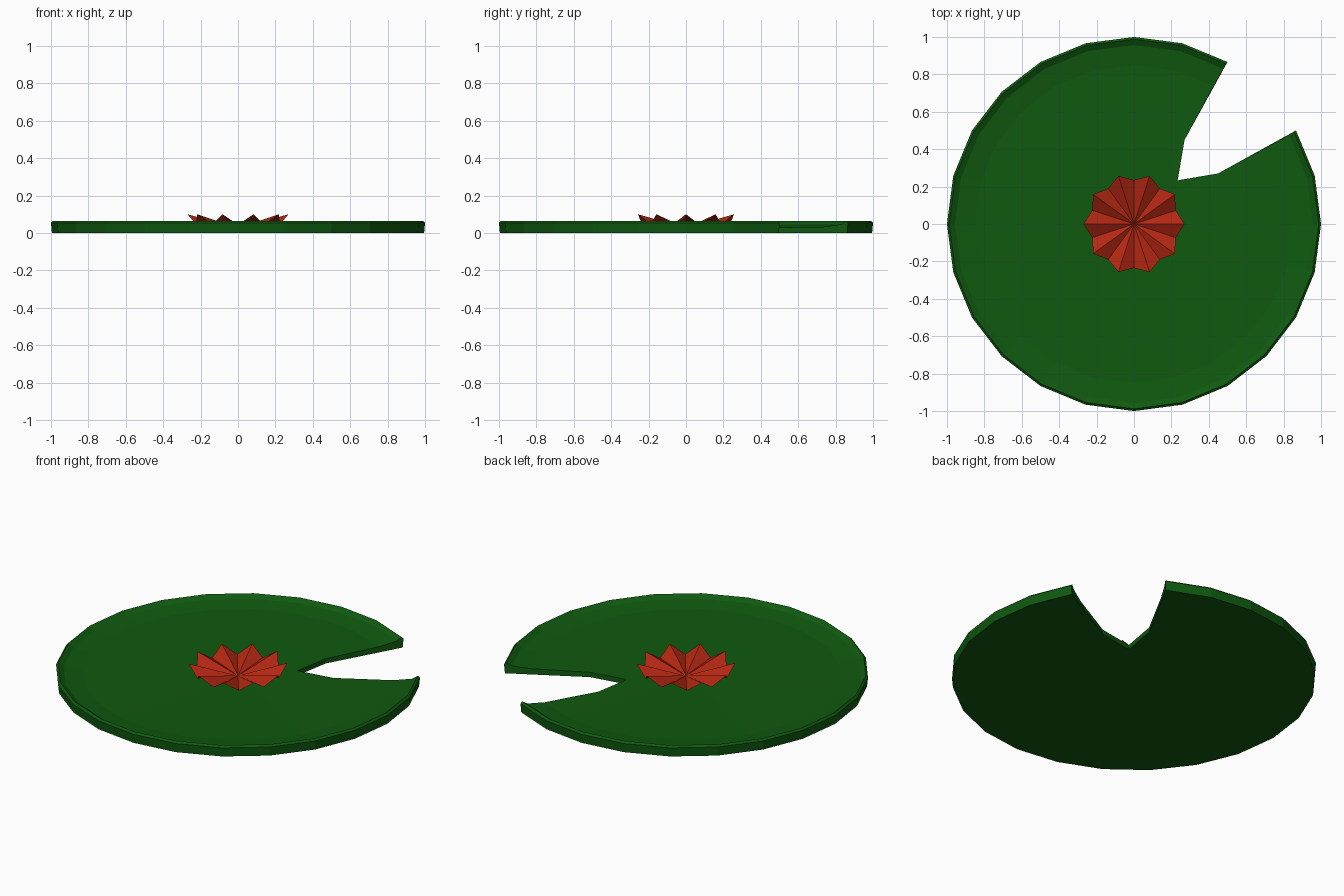
import bpy
import bmesh
from math import radians, cos, sin

if "Cube" in bpy.data.objects:
    bpy.data.objects.remove(bpy.data.objects["Cube"])


def material(name, color):
    m = bpy.data.materials.new(name)
    m.diffuse_color = (*color, 1)
    m.use_nodes = True
    m.node_tree.nodes["Principled BSDF"].inputs["Base Color"].default_value = m.diffuse_color
    return m


def polar(r, deg, z):
    return (r * cos(radians(deg)), r * sin(radians(deg)), z)


def finish(bm, name, mat, solid):
    if solid:
        bmesh.ops.recalc_face_normals(bm, faces=bm.faces[:])
    me = bpy.data.meshes.new(name)
    bm.to_mesh(me)
    bm.free()
    me.materials.append(mat)
    ob = bpy.data.objects.new(name, me)
    bpy.context.collection.objects.link(ob)
    return ob


green = material("leaf green", (0.005, 0.1, 0.005))
red = material("flower red", (0.45, 0.02, 0.006))

# Lily pad: shallow dish swept from 60 to 390 degrees, leaving a notch
bm = bmesh.new()
profile = [(0.995, 0.0), (1.0, 0.054), (0.988, 0.065), (0.957, 0.046), (0.85, 0.033)]
columns = [[bm.verts.new(polar(r, a, z)) for r, z in profile]
           for a in range(60, 391, 15)]
for c, d in zip(columns, columns[1:]):
    for i in range(len(profile) - 1):
        bm.faces.new((c[i], d[i], d[i + 1], c[i + 1]))

# Notch outline, from the 30 degree side to the 60 degree side
notch = [(0.525, 31), (0.33, 45), (0.525, 59)]
top = [bm.verts.new(polar(r, a, 0.029)) for r, a in notch]
low = [bm.verts.new(polar(r, a, 0.0)) for r, a in notch]
bm.faces.new(columns[-1] + [top[0], low[0]])
bm.faces.new(columns[0] + [top[2], low[2]])
for i in range(2):
    bm.faces.new((top[i], top[i + 1], low[i + 1], low[i]))

# Floor and underside as fans round the centre
for ring, z in (([c[-1] for c in columns] + top, 0.024),
                ([c[0] for c in columns] + low, 0.0)):
    hub = bm.verts.new((0, 0, z))
    for i, v in enumerate(ring):
        bm.faces.new((hub, v, ring[(i + 1) % len(ring)]))
finish(bm, "lily_pad", green, True)

# Flower: open pleated cup with ten pointed petals
bm = bmesh.new()
hub = bm.verts.new((0, 0, 0.026))
edge = [bm.verts.new(polar(0.235, 18 * i, 0.045) if i % 2 else polar(0.27, 18 * i, 0.1))
        for i in range(20)]
for i, v in enumerate(edge):
    bm.faces.new((hub, v, edge[(i + 1) % 20]))
finish(bm, "flower", red, False)
